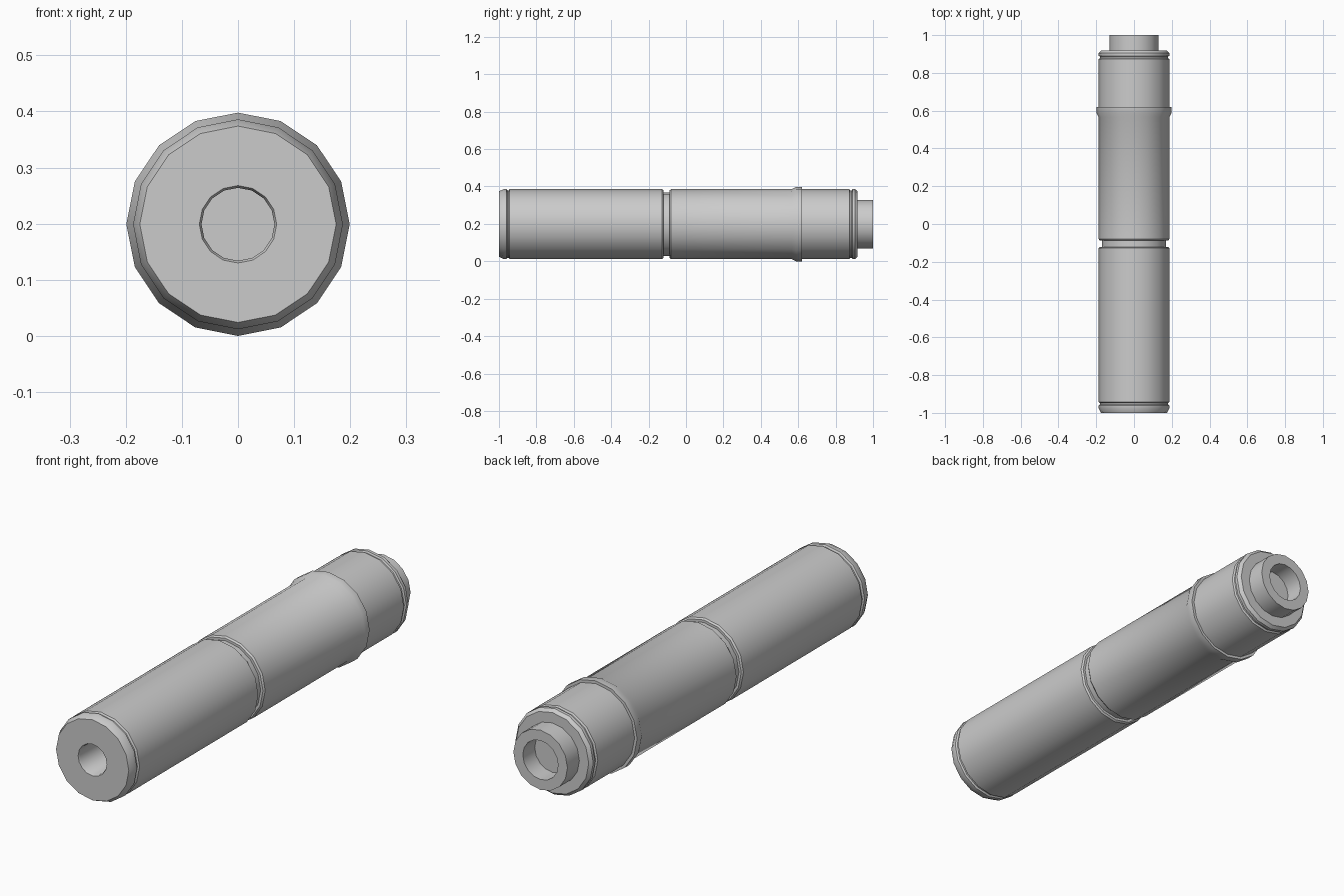
import bpy, bmesh, math

if "Cube" in bpy.data.objects:
    bpy.data.objects.remove(bpy.data.objects["Cube"])

SIDES = 16
AXIS_Z = 0.199


def lathe(name, profile, cap_start=False, cap_end=False):
    """Revolve (y, radius) points around the long axis."""
    bm = bmesh.new()
    rings = []
    for y, r in profile:
        rings.append([bm.verts.new((r * math.cos(2 * math.pi * i / SIDES), y,
                                    AXIS_Z + r * math.sin(2 * math.pi * i / SIDES)))
                      for i in range(SIDES)])
    for a, b in zip(rings, rings[1:]):
        for i in range(SIDES):
            j = (i + 1) % SIDES
            bm.faces.new((a[i], b[i], b[j], a[j]))
    if cap_start:
        bm.faces.new(rings[0])
    if cap_end:
        bm.faces.new(list(reversed(rings[-1])))
    bm.normal_update()
    mesh = bpy.data.meshes.new(name)
    bm.to_mesh(mesh)
    bm.free()
    obj = bpy.data.objects.new(name, mesh)
    bpy.context.collection.objects.link(obj)
    bpy.ops.object.select_all(action='DESELECT')
    obj.select_set(True)
    bpy.context.view_layer.objects.active = obj
    bpy.ops.object.shade_smooth_by_angle(angle=math.radians(30))
    return obj


R = 0.187       # main tube radius
G = 0.180       # shallow groove radius

# Front cap with a blind bore and chamfered rims
lathe("front_cap", [(-0.70, 0.065), (-0.992, 0.065), (-1.0, 0.069),
                    (-1.0, 0.175), (-0.975, R), (-0.960, R),
                    (-0.955, G), (-0.948, G)], cap_start=True)

# Front half of the tube, ending in the deep middle groove
lathe("front_tube", [(-0.948, G), (-0.943, R), (-0.128, R),
                     (-0.121, 0.181), (-0.121, 0.170), (-0.104, 0.170)])

# Rear half of the tube with the raised collar
lathe("rear_tube", [(-0.104, 0.170), (-0.087, 0.170), (-0.087, 0.181),
                    (-0.080, R), (0.565, R), (0.588, 0.199),
                    (0.620, 0.199), (0.620, R), (0.873, R),
                    (0.878, G), (0.881, G)])

# Rear cap and hollow connecting neck
lathe("rear_cap", [(0.881, G), (0.886, G), (0.890, R), (0.904, R),
                   (0.918, 0.175), (0.918, 0.130)])
lathe("rear_neck", [(0.918, 0.130), (1.0, 0.130), (1.0, 0.085),
                    (0.918, 0.085)], cap_end=True)
